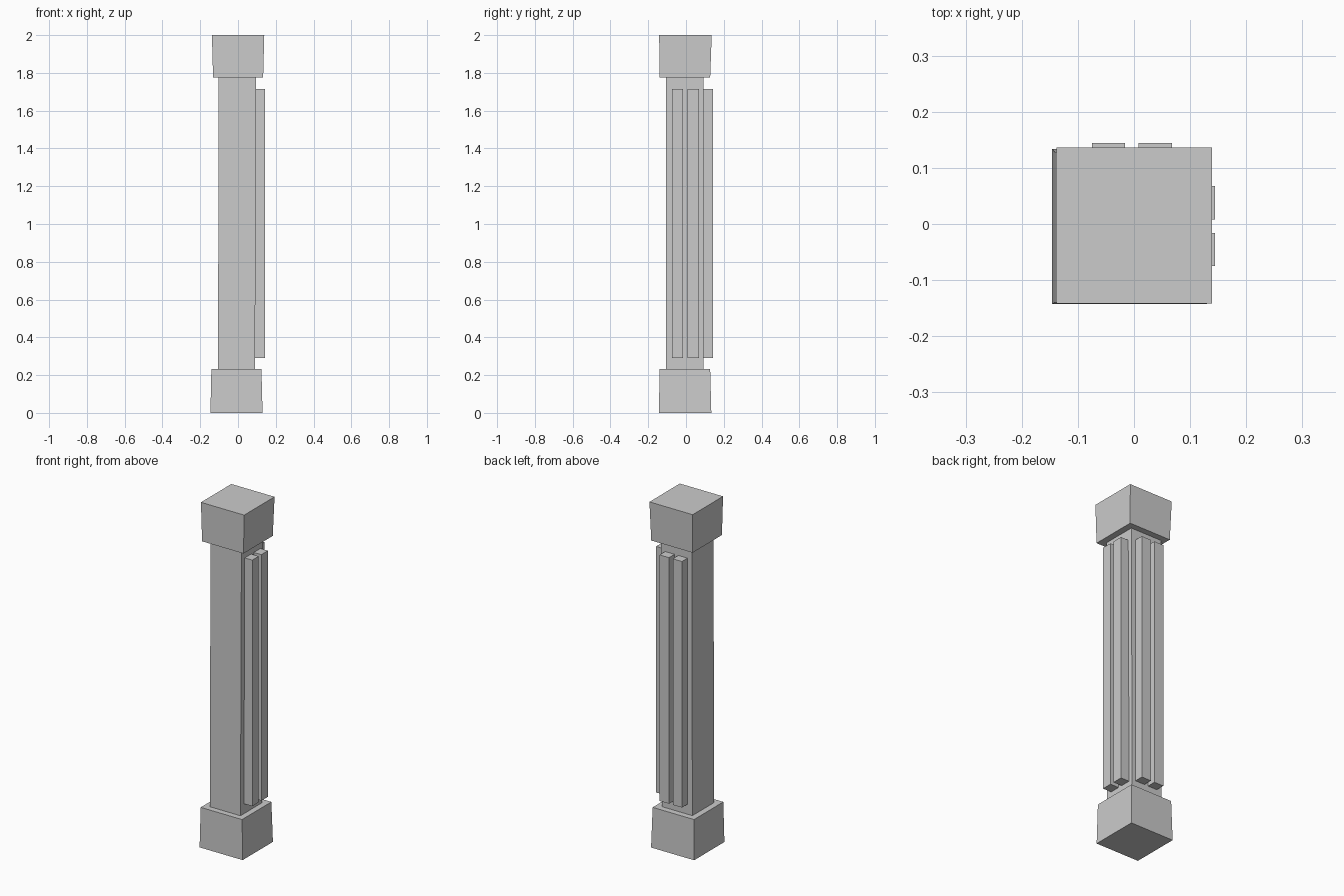
import bpy
import bmesh

cube = bpy.data.objects.get("Cube")
if cube:
    bpy.data.objects.remove(cube, do_unlink=True)

stone = bpy.data.materials.new("grey_stone")
stone.use_nodes = True
colour = (0.6, 0.6, 0.6, 1)
stone.diffuse_color = colour
stone.node_tree.nodes["Principled BSDF"].inputs["Base Color"].default_value = colour


def block(name, z0, z1, low, high):
    """Box between two rectangles, each given as (x0, x1, y0, y1)."""
    bm = bmesh.new()
    rings = []
    for z, (x0, x1, y0, y1) in ((z0, low), (z1, high)):
        corners = ((x0, y0), (x1, y0), (x1, y1), (x0, y1))
        rings.append([bm.verts.new((x, y, z)) for x, y in corners])
    bottom, top = rings
    bm.faces.new(bottom[::-1])
    bm.faces.new(top)
    for i in range(4):
        j = (i + 1) % 4
        bm.faces.new((bottom[i], bottom[j], top[j], top[i]))
    mesh = bpy.data.meshes.new(name)
    bm.to_mesh(mesh)
    bm.free()
    mesh.materials.append(stone)
    obj = bpy.data.objects.new(name, mesh)
    bpy.context.collection.objects.link(obj)
    return obj


# Slightly leaning base, shaft and capital
block("base", 0, 0.232, (-0.146, 0.13, -0.143, 0.134), (-0.141, 0.124, -0.14, 0.128))
block("shaft", 0.232, 1.775, (-0.106, 0.09, -0.106, 0.093), (-0.102, 0.096, -0.106, 0.093))
block("capital", 1.775, 2, (-0.132, 0.133, -0.14, 0.128), (-0.138, 0.139, -0.142, 0.136))

# Two raised ribs on the left side and two on the back
for number, (a, b) in enumerate(((-0.075, -0.016), (0.008, 0.068)), 1):
    side = (0.08, 0.144, a, b)
    back = (a, b, 0.08, 0.144)
    block(f"side_rib_{number}", 0.29, 1.715, side, side)
    block(f"back_rib_{number}", 0.29, 1.715, back, back)
